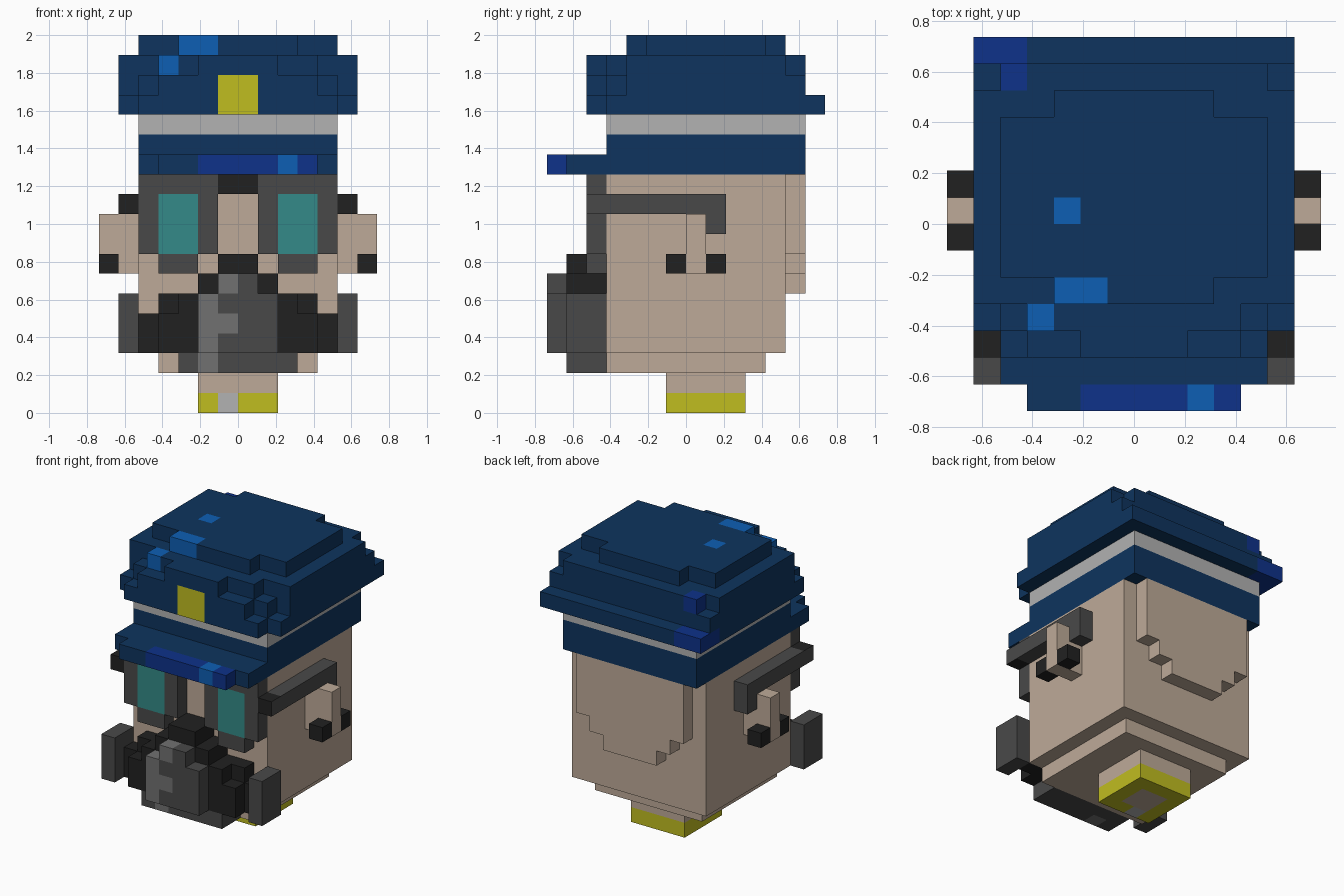
import bpy, bmesh, math
from mathutils import Vector

cube = bpy.data.objects.get("Cube")
if cube:
    bpy.data.objects.remove(cube, do_unlink=True)

U = 2 / 19  # edge of one block


def linear(c):
    c /= 255
    return c / 12.92 if c <= 0.04045 else ((c + 0.055) / 1.055) ** 2.4


PALETTE = {
    "navy": (14, 52, 94), "royal_blue": (14, 50, 138), "bright_blue": (13, 95, 180),
    "skin": (190, 170, 152), "yellow": (192, 189, 32), "silver": (178, 178, 178),
    "teal_glass": (52, 138, 136), "dark_grey": (73, 73, 73),
    "black": (33, 33, 33), "mid_grey": (113, 113, 113),
}
MATS = {}
for name, rgb in PALETTE.items():
    col = (*[linear(c) for c in rgb], 1)
    m = bpy.data.materials.new(name)
    m.use_nodes = True
    m.diffuse_color = col
    bsdf = m.node_tree.nodes["Principled BSDF"]
    bsdf.inputs["Base Color"].default_value = col
    bsdf.inputs["Roughness"].default_value = 0.9
    MATS[name] = m

grid = {}  # block position -> (part, colour)


def box(part, colour, x, y, z, mirror=False):
    """Fill a range of blocks; mirror repeats it on the other side."""
    for i in range(*x):
        for j in range(*y):
            for k in range(*z):
                grid[i, j, k] = (part, colour)
                if mirror:
                    grid[-1 - i, j, k] = (part, colour)


# Neck and collar
box("neck", "skin", (-2, 2), (-1, 3), (0, 2))
box("collar", "yellow", (-2, 2), (-1, 3), (0, 1))
box("neck", "skin", (-1, 1), (0, 2), (0, 1))
box("collar", "silver", (-1, 0), (-1, 0), (0, 1))

# Head with stepped hair on the back
box("head", "skin", (-4, 4), (-4, 4), (2, 3))
box("head", "skin", (-5, 5), (-4, 5), (3, 12))
for half, low, high in ((4, 8, 12), (3, 7, 8), (2, 6, 7)):
    box("back_hair", "skin", (-half, half), (5, 6), (low, high))

# Ears and earrings
box("ears", "skin", (5, 7), (0, 1), (7, 10), True)
for y in (-1, 1):
    box("earrings", "black", (6, 7), (y, y + 1), (7, 8), True)

# Goggles and their strap
box("goggles", "dark_grey", (1, 5), (-5, -4), (8, 12), True)
box("goggles", "dark_grey", (2, 4), (-5, -4), (7, 8), True)
box("goggles", "black", (-1, 1), (-5, -4), (11, 12))
box("lenses", "teal_glass", (2, 4), (-5, -4), (8, 11), True)
box("strap", "dark_grey", (5, 6), (-4, 2), (10, 11), True)
box("strap", "dark_grey", (5, 6), (1, 2), (9, 10), True)
box("strap", "black", (5, 6), (-5, -4), (10, 11), True)

# Breathing mask: black sides, canisters, central filter
box("mask", "black", (4, 5), (-5, -4), (3, 5), True)
box("mask", "black", (2, 4), (-6, -4), (3, 5), True)
box("mask", "black", (2, 4), (-5, -4), (5, 6), True)
box("mask", "black", (2, 3), (-6, -5), (5, 6), True)
box("mask", "black", (-2, 2), (-6, -4), (3, 7))
box("mask", "black", (-1, 1), (-6, -4), (7, 8))
box("canisters", "dark_grey", (5, 6), (-6, -4), (3, 6), True)
box("filter", "dark_grey", (-3, 3), (-6, -4), (2, 3))
box("filter", "dark_grey", (-2, 2), (-7, -6), (3, 6))
box("filter", "dark_grey", (-1, 1), (-7, -6), (6, 7))
box("filter", "mid_grey", (-2, -1), (-7, -6), (3, 6))
box("filter", "mid_grey", (-2, -1), (-6, -5), (2, 3))
box("filter", "mid_grey", (-1, 0), (-7, -6), (4, 5))
box("filter", "mid_grey", (-1, 0), (-7, -6), (6, 7))

# Cap band and peak
box("cap_band", "navy", (-5, 5), (-4, 6), (12, 14))
box("cap_band", "silver", (-5, 5), (-4, 6), (14, 15))
box("cap_peak", "navy", (-5, 5), (-6, -4), (12, 13))
box("cap_peak", "navy", (-4, 4), (-7, -6), (12, 13))
box("cap_peak", "royal_blue", (-2, 4), (-7, -6), (12, 13))
box("cap_peak", "bright_blue", (2, 3), (-7, -6), (12, 13))

# Cap crown: (half width, y from, y to) for each layer
CROWN = {
    15: [(6, -4, 7), (5, -5, 7)],
    16: [(6, -3, 6), (5, -4, 6), (4, -5, 6)],
    17: [(6, -3, 5), (5, -3, 6), (4, -4, 6), (2, -5, 6)],
    18: [(5, -2, 4), (3, -3, 5)],
}
for z, steps in CROWN.items():
    for half, y0, y1 in steps:
        box("cap_crown", "navy", (-half, half), (y0, y1), (z, z + 1))

# Coloured blocks on the crown
box("cap_crown", "bright_blue", (-3, -1), (-3, -2), (18, 19))
box("cap_crown", "bright_blue", (-3, -2), (0, 1), (18, 19))
box("cap_crown", "bright_blue", (-4, -3), (-4, -3), (17, 18))
box("cap_crown", "royal_blue", (-5, -4), (5, 6), (17, 18))
box("cap_crown", "royal_blue", (-6, -4), (6, 7), (15, 16))
box("cap_crown", "royal_blue", (-6, -5), (5, 6), (15, 16))
box("badge", "yellow", (-1, 1), (-5, -4), (15, 17))


def side_colour(cell, axis, colour):
    """Strap ends are black in front but grey on the outer side."""
    if grid[cell][0] == "strap" and axis == 0:
        return "dark_grey"
    return colour


def build(part):
    """Skin the outer faces of a part's blocks and merge flat areas."""
    bm = bmesh.new()
    verts, slots = {}, []
    for cell, (owner, colour) in list(grid.items()):
        if owner != part:
            continue
        for axis in range(3):
            for sign in (0, 1):
                near = list(cell)
                near[axis] += 2 * sign - 1
                if tuple(near) in grid:
                    continue
                a, b = (axis + 1) % 3, (axis + 2) % 3
                ring = []
                for da, db in ((0, 0), (1, 0), (1, 1), (0, 1)):
                    p = list(cell)
                    p[axis] += sign
                    p[a] += da
                    p[b] += db
                    p = tuple(p)
                    if p not in verts:
                        verts[p] = bm.verts.new(Vector(p) * U)
                    ring.append(verts[p])
                face = bm.faces.new(ring if sign else ring[::-1])
                col = side_colour(cell, axis, colour)
                if col not in slots:
                    slots.append(col)
                face.material_index = slots.index(col)
    bmesh.ops.dissolve_limit(bm, angle_limit=math.radians(1), verts=bm.verts[:],
                             edges=bm.edges[:], delimit={'MATERIAL'})
    mesh = bpy.data.meshes.new(part)
    bm.to_mesh(mesh)
    bm.free()
    for col in slots:
        mesh.materials.append(MATS[col])
    bpy.context.collection.objects.link(bpy.data.objects.new(part, mesh))


for part in dict.fromkeys(owner for owner, _ in grid.values()):
    build(part)
